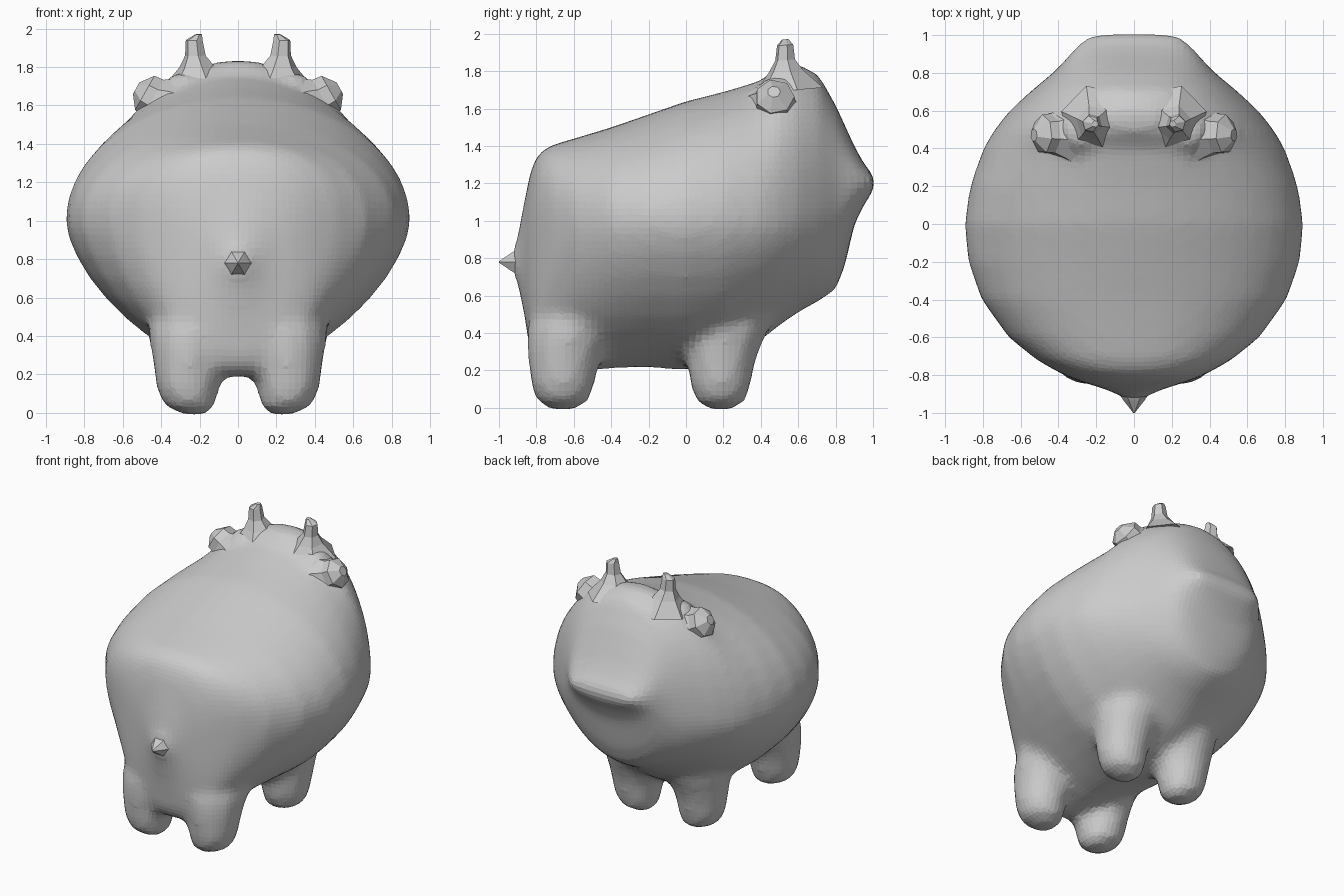
import bpy, bmesh, math
from mathutils import Vector


def skin(bm, rings):
    """Join rings of points into a closed tube."""
    vs = [[bm.verts.new(p) for p in r] for r in rings]
    n = len(vs[0])
    for a, b in zip(vs, vs[1:]):
        for i in range(n):
            bm.faces.new((a[i], a[(i + 1) % n], b[(i + 1) % n], b[i]))
    bm.faces.new(vs[0][::-1])
    bm.faces.new(vs[-1])


def finish(bm, name):
    bmesh.ops.recalc_face_normals(bm, faces=bm.faces)
    me = bpy.data.meshes.new(name)
    bm.to_mesh(me)
    bm.free()
    ob = bpy.data.objects.new(name, me)
    bpy.context.collection.objects.link(ob)
    return ob


def spow(v, e):
    return math.copysign(abs(v) ** e, v)


def section(y, top, bottom, w, zw, nt, nb, n=40):
    """Cross-section across the body, different fullness above and below its widest line."""
    pts = []
    for i in range(n):
        a = 2 * math.pi * i / n
        c, s = math.cos(a), math.sin(a)
        e = 2 / (nt if s >= 0 else nb)
        h = (top - zw) if s >= 0 else (zw - bottom)
        pts.append((w * spow(c, e), y, zw + h * spow(s, e)))
    return pts


def disc(c, rx, ry, n=12):
    return [(c[0] + rx * math.cos(2 * math.pi * i / n),
             c[1] + ry * math.sin(2 * math.pi * i / n), c[2]) for i in range(n)]


def stub(name, path, n=6, mirror=True):
    """Faceted stub along a path of (point, radius)."""
    bm = bmesh.new()
    axis = (Vector(path[-1][0]) - Vector(path[0][0])).normalized()
    q = axis.to_track_quat('Z', 'Y')
    skin(bm, [[Vector(p) + q @ Vector((r * math.cos(2 * math.pi * i / n),
                                       r * math.sin(2 * math.pi * i / n), 0))
               for i in range(n)] for p, r in path])
    ob = finish(bm, name)
    if mirror:
        ob.modifiers.new("Mirror", 'MIRROR')
    return ob


# body stations: y, top, bottom, half width, widest z, upper and lower fullness
stations = [
    (-0.93, 0.83, 0.73, 0.05, 0.78, 2, 2),
    (-0.90, 0.92, 0.66, 0.09, 0.79, 2, 2),
    (-0.865, 1.10, 0.50, 0.18, 0.85, 2.2, 2.2),
    (-0.83, 1.27, 0.28, 0.30, 0.90, 2.4, 3),
    (-0.79, 1.36, 0.21, 0.39, 0.95, 2.5, 3),
    (-0.72, 1.405, 0.19, 0.515, 1.0, 2.4, 2.1),
    (-0.60, 1.44, 0.19, 0.665, 1.0, 2.2, 1.7),
    (-0.40, 1.50, 0.21, 0.81, 1.0, 2.1, 1.6),
    (-0.20, 1.57, 0.215, 0.88, 1.0, 2, 1.57),
    (0.00, 1.64, 0.20, 0.90, 1.0, 2, 1.57),
    (0.20, 1.69, 0.25, 0.87, 1.0, 2, 1.6),
    (0.40, 1.75, 0.36, 0.80, 1.0, 2, 1.6),
    (0.50, 1.83, 0.44, 0.74, 1.0, 2, 1.65),
    (0.60, 1.84, 0.51, 0.66, 1.02, 2, 1.7),
    (0.71, 1.78, 0.57, 0.54, 1.05, 2.1, 1.8),
    (0.80, 1.62, 0.63, 0.43, 1.1, 2.3, 1.85),
    (0.85, 1.51, 0.76, 0.38, 1.15, 2.4, 2),
    (0.90, 1.40, 0.98, 0.34, 1.19, 2.4, 2),
    (0.96, 1.29, 1.10, 0.29, 1.205, 2.4, 2),
    (1.01, 1.24, 1.17, 0.22, 1.205, 2.4, 2)]
bm = bmesh.new()
skin(bm, [section(*s) for s in stations])

# tapered legs leaning into the belly: z, x, y offset, radius
leg = [(-0.01, 0.225, 0, 0.06), (0.035, 0.25, 0, 0.135), (0.12, 0.262, 0, 0.165),
       (0.22, 0.26, 0.005, 0.18), (0.32, 0.25, 0.02, 0.205), (0.42, 0.235, 0.05, 0.235),
       (0.55, 0.20, 0.10, 0.255), (0.75, 0.15, 0.2, 0.26)]
for sx in (-1, 1):
    for y0, k, lean in ((-0.66, 1.05, 1.1), (0.185, 1.0, 0.5)):
        skin(bm, [disc((sx * x, y0 + dy * lean, z), r, r * k) for z, x, dy, r in leg])
    # brow swell under the horn
    skin(bm, [disc((sx * x, 0.49, z), r, r) for z, x, r in
              ((1.45, 0.26, 0.2), (1.60, 0.28, 0.17), (1.70, 0.29, 0.12), (1.77, 0.28, 0.06))])
body = finish(bm, "body")

# melt the legs into the body
m = body.modifiers.new("Blend", 'REMESH')
m.mode = 'VOXEL'
m.voxel_size = 0.035
m = body.modifiers.new("Soften", 'SMOOTH')
m.factor = 0.5
m.iterations = 8

# horns, ears, tail
stub("horns", [((0.20, 0.55, 1.70), 0.19), ((0.212, 0.535, 1.80), 0.095),
               ((0.222, 0.53, 1.86), 0.055), ((0.228, 0.53, 1.94), 0.045),
               ((0.205, 0.53, 1.97), 0.018)])
stub("ears", [((0.30, 0.47, 1.56), 0.22), ((0.39, 0.475, 1.62), 0.14),
              ((0.44, 0.475, 1.64), 0.11), ((0.485, 0.475, 1.665), 0.105),
              ((0.53, 0.47, 1.69), 0.035)], n=7)
stub("tail", [((0, -0.84, 0.78), 0.14), ((0, -0.89, 0.78), 0.085),
              ((0, -0.935, 0.78), 0.055), ((0, -1.0, 0.78), 0.004)], mirror=False)
